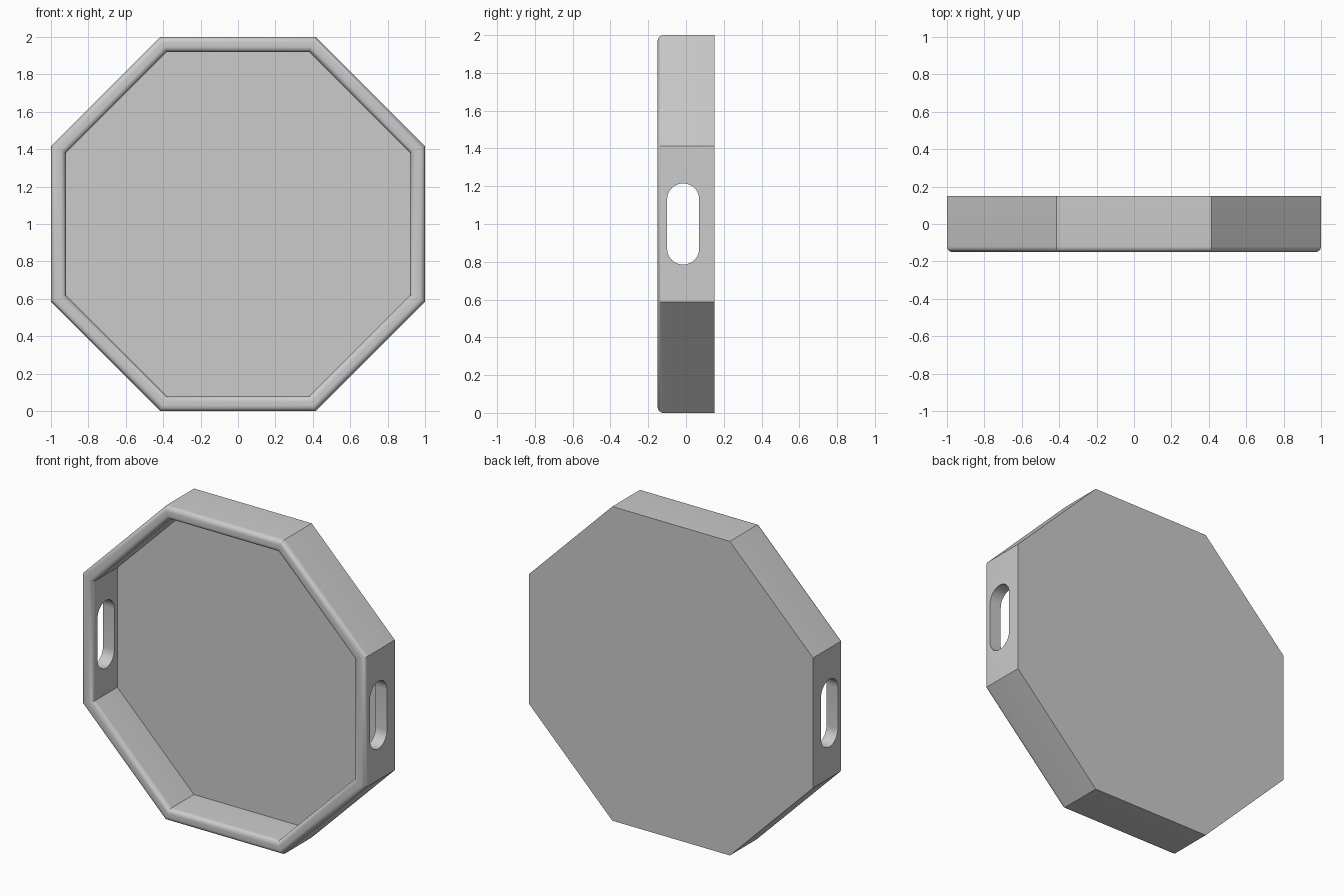
import bpy, bmesh
from math import pi, cos, sin

if "Cube" in bpy.data.objects:
    bpy.data.objects.remove(bpy.data.objects["Cube"])

WALL, FILLET, FRONT, BACK, FLOOR = 0.08, 0.03, -0.15, 0.15, 0.10


def make_object(name, bm):
    bmesh.ops.recalc_face_normals(bm, faces=bm.faces)
    mesh = bpy.data.meshes.new(name)
    bm.to_mesh(mesh)
    bm.free()
    obj = bpy.data.objects.new(name, mesh)
    bpy.context.collection.objects.link(obj)
    return obj


def loft(bm, rings):
    loops = [[bm.verts.new(p) for p in ring] for ring in rings]
    n = len(loops[0])
    for a, b in zip(loops, loops[1:]):
        for i in range(n):
            j = (i + 1) % n
            bm.faces.new((a[i], a[j], b[j], b[i]))
    bm.faces.new(loops[0])
    bm.faces.new(loops[-1])


def octagon(apothem, y):
    r = apothem / cos(pi / 8)
    angles = [pi / 8 + i * pi / 4 for i in range(8)]
    return [(r * cos(a), y, 1 + r * sin(a)) for a in angles]


# Tray: octagon rings follow the back, outer wall, rounded rim, inner wall and floor
steps = [i * pi / 16 for i in range(9)]
outer_c, inner_c, rim_y = 1 - FILLET, 1 - WALL + FILLET, FRONT + FILLET
profile = [(1, BACK)]
profile += [(outer_c + FILLET * cos(t), rim_y - FILLET * sin(t)) for t in steps]
profile += [(inner_c - FILLET * sin(t), rim_y - FILLET * cos(t)) for t in steps]
profile += [(1 - WALL, FLOOR)]
bm = bmesh.new()
loft(bm, [octagon(a, y) for a, y in profile])
tray = make_object("octagonal_tray", bm)

# Handle slots: one rounded bar cuts both side walls
R, HALF, CY = 0.085, 0.215, -0.015


def slot(x):
    pts = []
    for i in range(34):
        top = i < 17
        t = (i if top else i - 1) * pi / 16
        pts.append((x, CY + R * cos(t), 1 + (HALF - R) * (1 if top else -1) + R * sin(t)))
    return pts


bm = bmesh.new()
loft(bm, [slot(-1.2), slot(1.2)])
cutter = make_object("handle_slot_cutter", bm)
cutter.hide_render = True

mod = tray.modifiers.new("handle_slots", 'BOOLEAN')
mod.operation = 'DIFFERENCE'
mod.solver = 'EXACT'
mod.object = cutter
bpy.context.view_layer.objects.active = tray
tray.select_set(True)
cutter.select_set(False)
bpy.ops.object.modifier_apply(modifier=mod.name)
bpy.data.objects.remove(cutter)
bpy.ops.object.shade_smooth_by_angle(angle=pi / 6)
